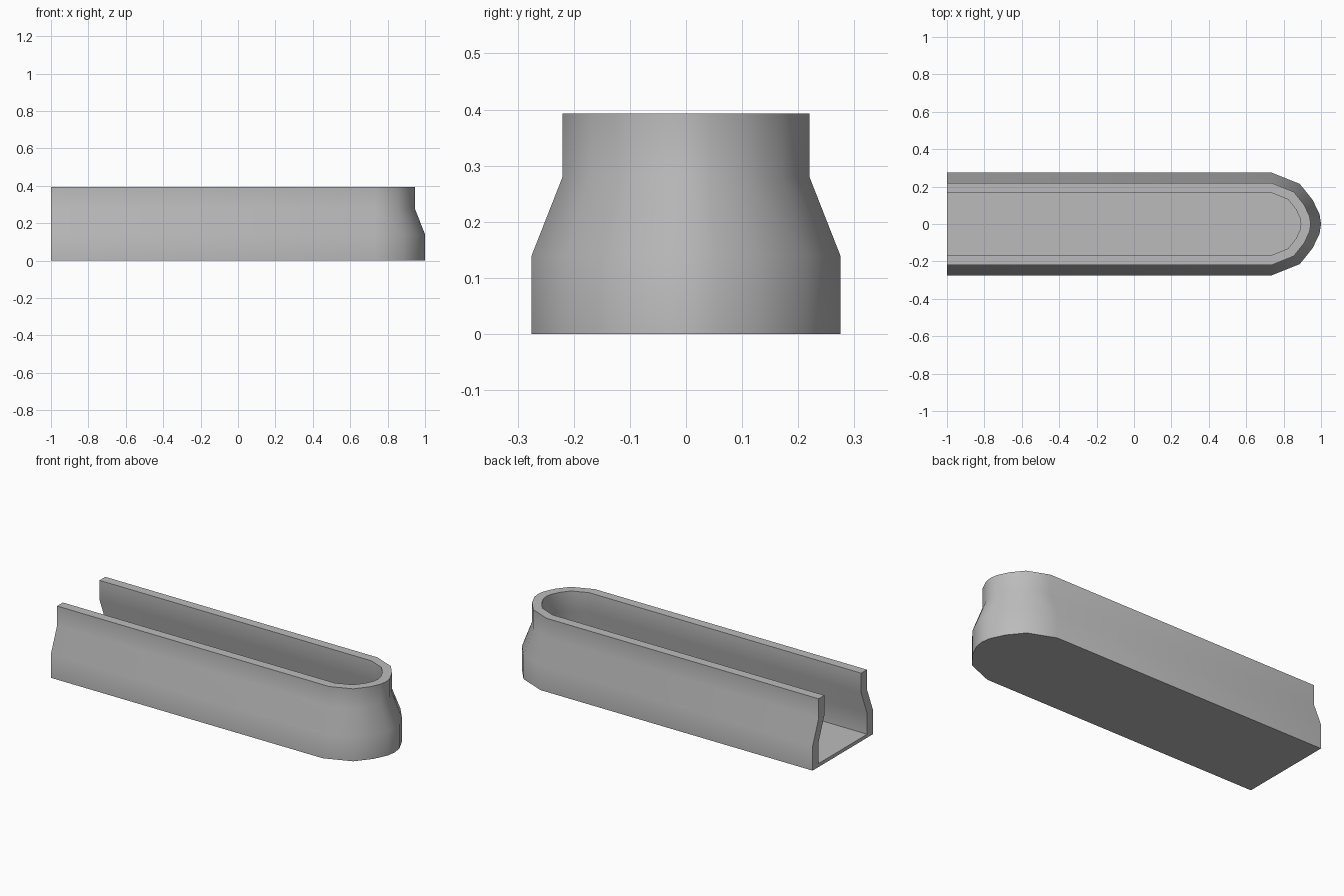
import bpy, bmesh, math

cube = bpy.data.objects.get("Cube")
if cube:
    bpy.data.objects.remove(cube, do_unlink=True)

grey = bpy.data.materials.new("plain_grey")
grey.use_nodes = True
colour = (0.5, 0.5, 0.5, 1)
grey.diffuse_color = colour
grey.node_tree.nodes["Principled BSDF"].inputs["Base Color"].default_value = colour

NOSE_X = 0.735    # where the straight walls meet the rounded nose
WALL = 0.053
FLOOR = 0.02
# rounded nose as fractions of its length and half width
NOSE = [(0, 1), (0.57, 0.78), (0.83, 0.47), (0.97, 0.19), (1, 0)]
# outer wall: half width and height
OUTER = [(0.275, 0), (0.275, 0.14), (0.22, 0.28), (0.22, 0.393)]


def outline(width):
    """U-shaped plan, open at the left end and rounded at the right."""
    length = width - 0.01
    half = [(-1, width)] + [(NOSE_X + length * u, width * v) for u, v in NOSE]
    return half + [(x, -y) for x, y in reversed(half[:-1])]


# trough: outer wall up, over the rim, inner wall down to the floor
inner = [(w - WALL, max(z, FLOOR)) for w, z in reversed(OUTER)]
bm = bmesh.new()
rings = [[bm.verts.new((x, y, z)) for x, y in outline(w)]
         for w, z in OUTER + inner]
for low, high in zip(rings, rings[1:]):
    for i in range(len(low) - 1):
        bm.faces.new((low[i], low[i + 1], high[i + 1], high[i]))

# underside, inside floor and the open cut end
bm.faces.new(rings[0])
bm.faces.new(rings[-1])
bm.faces.new([r[0] for r in rings] + [r[-1] for r in reversed(rings)])
bmesh.ops.recalc_face_normals(bm, faces=bm.faces)

mesh = bpy.data.meshes.new("trough")
bm.to_mesh(mesh)
bm.free()
mesh.materials.append(grey)
trough = bpy.data.objects.new("trough", mesh)
bpy.context.collection.objects.link(trough)
bpy.context.view_layer.objects.active = trough
trough.select_set(True)
bpy.ops.object.shade_smooth_by_angle(angle=math.radians(35))
